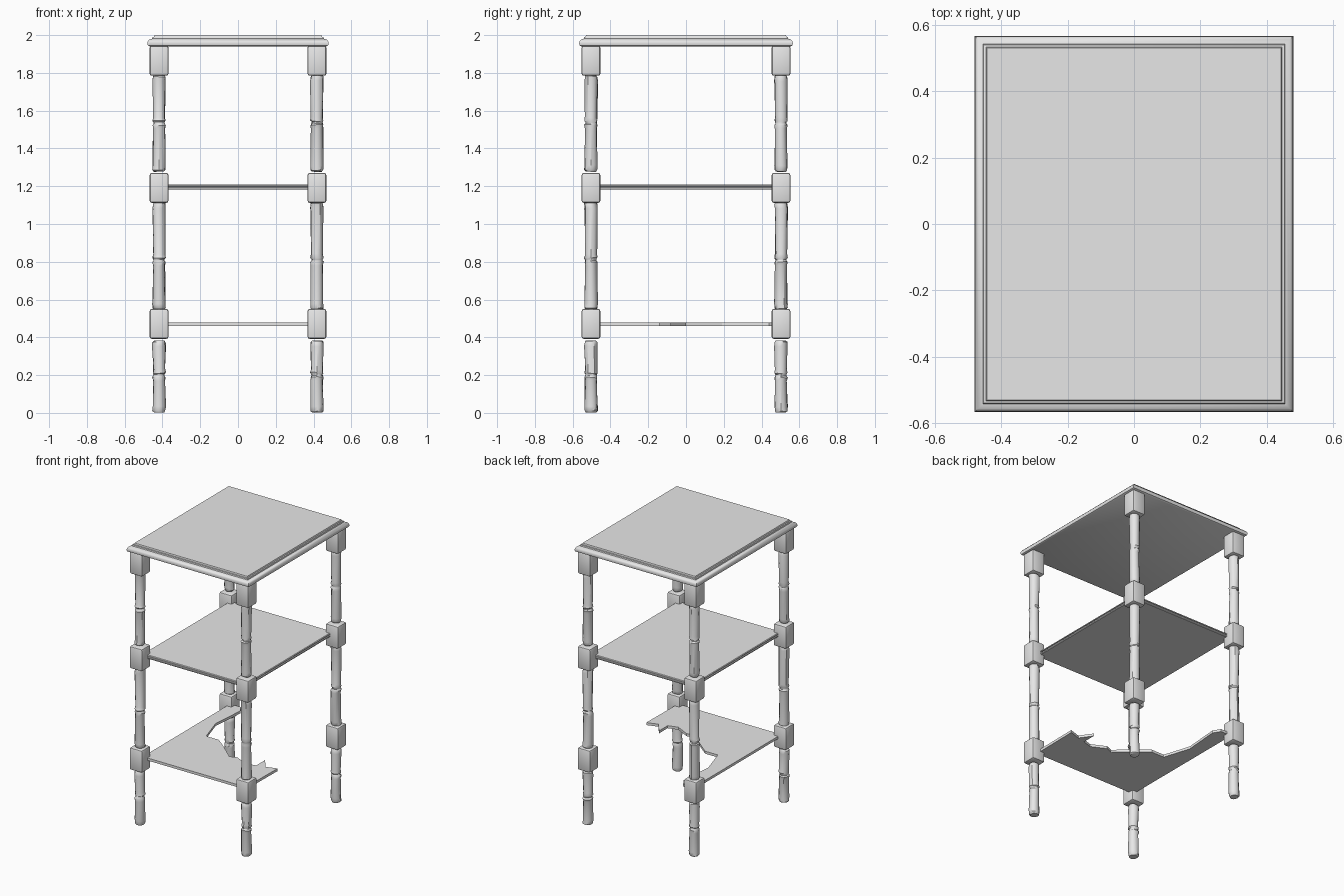
import bpy, bmesh, math, random
from mathutils import Vector, Matrix

random.seed(4)
cube = bpy.data.objects.get("Cube")
if cube:
    bpy.data.objects.remove(cube, do_unlink=True)

grey = bpy.data.materials.new("plain grey")
grey.use_nodes = True
tone = (0.8, 0.8, 0.8, 1)
grey.diffuse_color = tone
grey.node_tree.nodes["Principled BSDF"].inputs["Base Color"].default_value = tone

LEG_X, LEG_Y = 0.418, 0.503


def finish(name, bm, smooth=False):
    bmesh.ops.recalc_face_normals(bm, faces=bm.faces)
    mesh = bpy.data.meshes.new(name)
    bm.to_mesh(mesh)
    bm.free()
    obj = bpy.data.objects.new(name, mesh)
    bpy.context.collection.objects.link(obj)
    mesh.materials.append(grey)
    if smooth:
        bpy.ops.object.select_all(action='DESELECT')
        obj.select_set(True)
        bpy.context.view_layer.objects.active = obj
        bpy.ops.object.shade_smooth_by_angle(angle=math.radians(35))
    return obj


def loft(bm, rings):
    """Skin a stack of equal-length point rings and cap both ends."""
    loops = [[bm.verts.new(p) for p in ring] for ring in rings]
    n = len(loops[0])
    for a, b in zip(loops, loops[1:]):
        for i in range(n):
            j = (i + 1) % n
            bm.faces.new((a[i], a[j], b[j], b[i]))
    bm.faces.new(loops[0][::-1])
    bm.faces.new(loops[-1])


def moulded_board(name, hx, hy, profile):
    """Rectangular board whose edge follows (inset, height) steps."""
    bm = bmesh.new()
    corners = ((-1, -1), (1, -1), (1, 1), (-1, 1))
    loft(bm, [[(sx * (hx - d), sy * (hy - d), z) for sx, sy in corners]
              for d, z in profile])
    return finish(name, bm, True)


# Table top with a rounded rim and a raised panel
moulded_board("table_top", 0.48, 0.566, [
    (0.012, 1.94), (0.003, 1.945), (0, 1.955), (0.002, 1.966), (0.01, 1.976),
    (0.025, 1.981), (0.027, 1.989), (0.034, 1.991), (0.037, 2.0)])

# Middle shelf with a grooved edge
moulded_board("middle_shelf", 0.405, 0.49, [
    (0.004, 1.182), (0, 1.186), (0, 1.193), (0.006, 1.195),
    (0.006, 1.198), (0, 1.2), (0, 1.205), (0.004, 1.209)])

# Broken bottom shelf: the back left corner has snapped away
outline = [(-0.405, -0.49), (0.405, -0.49), (0.41, -0.14), (0.33, -0.165),
           (0.27, -0.08), (0.27, -0.18), (0.2, -0.2), (0.1, -0.15),
           (0.05, -0.17), (-0.05, -0.08), (-0.15, 0), (-0.25, 0),
           (-0.31, 0.19), (-0.29, 0.44), (-0.32, 0.49), (-0.405, 0.49)]
bm = bmesh.new()
loft(bm, [[(x, y, z) for x, y in outline] for z in (0.46, 0.478)])
finish("broken_bottom_shelf", bm)


def block(name, x, y, low, high):
    """Square leg block with softened edges."""
    bm = bmesh.new()
    bmesh.ops.create_cube(bm, size=1, matrix=Matrix.Translation((x, y, (low + high) / 2))
                          @ Matrix.Diagonal((0.099, 0.099, high - low, 1)))
    bmesh.ops.bevel(bm, geom=bm.edges[:], offset=0.011, segments=2,
                    profile=0.5, affect='EDGES')
    finish(name, bm, True)


def spindle(name, x, y, low, high, waist):
    """Worn turned post with a narrow waist and uneven ends."""
    profile = [(low, 0.027), (low + 0.008, 0.033), (low + 0.03, 0.034),
               (waist - 0.03, 0.031), (waist - 0.012, 0.034), (waist - 0.004, 0.029),
               (waist + 0.004, 0.029), (waist + 0.012, 0.034), (waist + 0.03, 0.031),
               (high - 0.03, 0.034), (high - 0.008, 0.033), (high, 0.027)]
    rings = []
    for z, r in profile:
        lean = Vector((random.uniform(-0.1, 0.1), random.uniform(-0.1, 0.1)))
        shift = Vector((random.uniform(-0.002, 0.002), random.uniform(-0.002, 0.002)))
        ring = []
        for k in range(12):
            a = math.tau * k / 12
            d = Vector((math.cos(a), math.sin(a))) * r * random.uniform(0.96, 1.06)
            ring.append((x + shift.x + d.x, y + shift.y + d.y, max(0, z + lean.dot(d))))
        rings.append(ring)
    bm = bmesh.new()
    loft(bm, rings)
    finish(name, bm, True)


# Four legs, each of blocks joined by turned posts
for side, sx in (("left", 1), ("right", -1)):
    for end, sy in (("front", -1), ("back", 1)):
        tag, x, y = f"{end}_{side}", sx * LEG_X, sy * LEG_Y
        block(f"{tag}_top_block", x, y, 1.785, 1.945)
        block(f"{tag}_middle_block", x, y, 1.112, 1.27)
        block(f"{tag}_bottom_block", x, y, 0.392, 0.55)
        spindle(f"{tag}_upper_post", x, y, 1.278, 1.788, 1.535)
        spindle(f"{tag}_middle_post", x, y, 0.547, 1.115, 0.81)
        spindle(f"{tag}_foot", x, y, 0.003, 0.382, 0.2)
